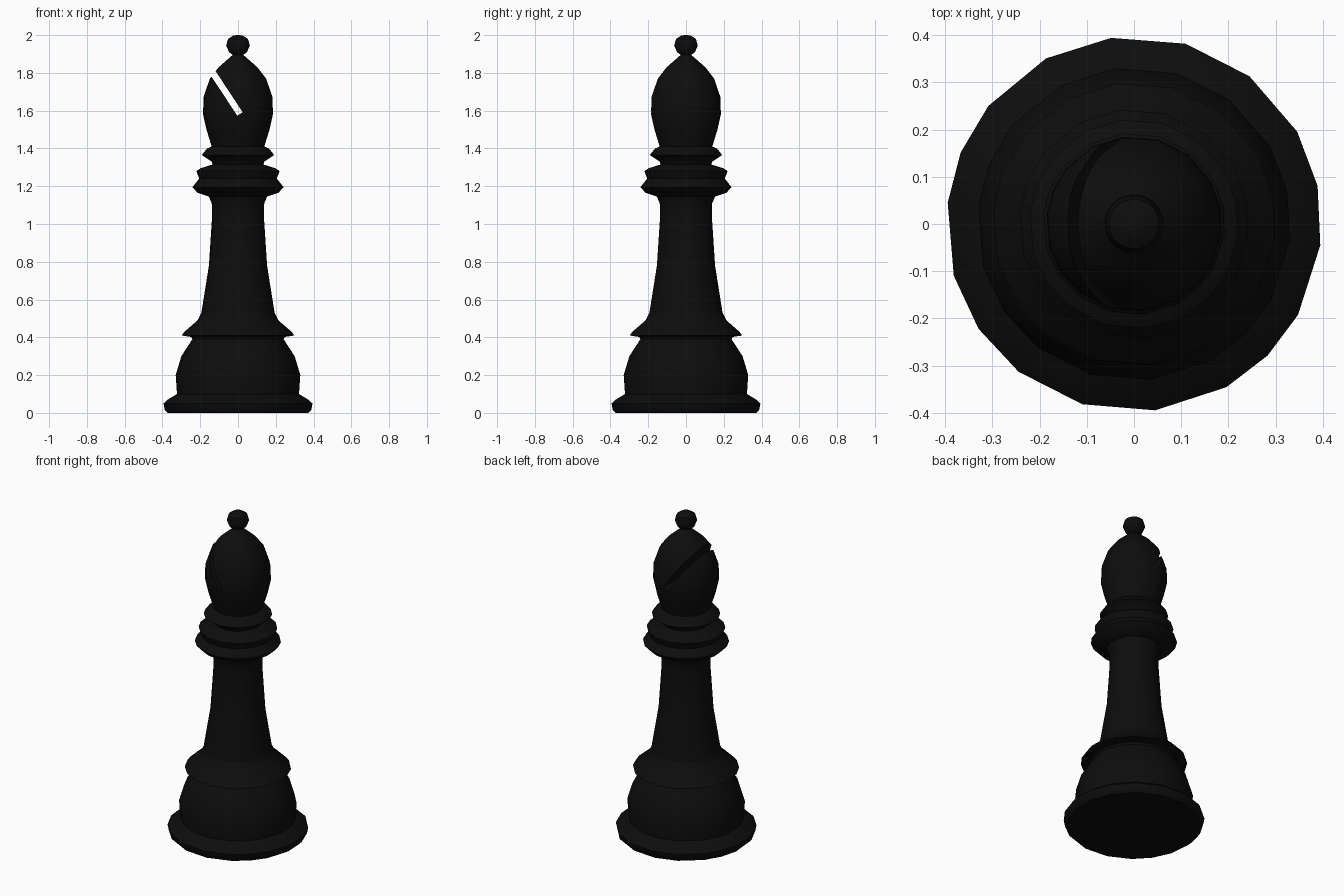
import bpy
import bmesh
from math import sin, cos, radians

cube = bpy.data.objects.get("Cube")
if cube:
    bpy.data.objects.remove(cube, do_unlink=True)

# One black lacquer for the whole piece
black = bpy.data.materials.new("black_lacquer")
black.use_nodes = True
colour = (0.004, 0.004, 0.004, 1)
black.diffuse_color = colour
black.node_tree.nodes["Principled BSDF"].inputs["Base Color"].default_value = colour

# Slightly uneven facets around the axis, in degrees
FACETS = [radians(a) for a in (-6.5, 11.7, 29.5, 52, 74, 97, 118, 141, 157.6,
                               173.5, 196, 214, 232, 254, 276.5, 299.5, 315.5, 331)]


def lathe(name, profile, cap_bottom=False, cap_top=False):
    """Turn a (radius, height) profile, bottom to top, around z."""
    bm = bmesh.new()
    rings = [[bm.verts.new((r * cos(a), r * sin(a), z)) for a in FACETS]
             for r, z in profile]
    n = len(FACETS)
    for low, high in zip(rings, rings[1:]):
        for i in range(n):
            j = (i + 1) % n
            bm.faces.new((low[i], low[j], high[j], high[i]))
    if cap_bottom:
        bm.faces.new(rings[0][::-1])
    if cap_top:
        bm.faces.new(rings[-1])
    mesh = bpy.data.meshes.new(name)
    bm.to_mesh(mesh)
    bm.free()
    mesh.materials.append(black)
    obj = bpy.data.objects.new(name, mesh)
    bpy.context.collection.objects.link(obj)
    return obj


# Foot and rounded base
base = lathe("base", [(0.375, 0), (0.39, 0.015), (0.397, 0.05), (0.375, 0.07),
                      (0.325, 0.1), (0.332, 0.2), (0.302, 0.3), (0.243, 0.39)],
             cap_bottom=True)

# Skirt ring above the base
skirt = lathe("skirt_ring", [(0.243, 0.39), (0.25, 0.402), (0.3, 0.41),
                             (0.285, 0.43), (0.215, 0.49), (0.195, 0.53)])

# Tapering stem
stem = lathe("stem", [(0.195, 0.53), (0.155, 0.78), (0.138, 1.04),
                      (0.14, 1.11), (0.155, 1.145)])

# Wide collar with its upper step, then the narrow neck ring
collar = lathe("collar", [(0.155, 1.145), (0.215, 1.165), (0.243, 1.195), (0.207, 1.24),
                          (0.222, 1.28), (0.2, 1.295), (0.135, 1.315)])
neck = lathe("neck_ring", [(0.135, 1.315), (0.14, 1.33), (0.193, 1.365),
                           (0.165, 1.4), (0.14, 1.41)])

# Pointed head
head = lathe("head", [(0.14, 1.41), (0.168, 1.5), (0.186, 1.58), (0.184, 1.67),
                      (0.15, 1.77), (0.103, 1.83), (0.028, 1.895)],
             cap_bottom=True, cap_top=True)

# Ball finial
finial = lathe("finial", [(0.028, 1.895), (0.048, 1.91), (0.063, 1.945),
                          (0.053, 1.98), (0.027, 1.997), (0.01, 2)], cap_top=True)

# Slanted slot cut through the head
bpy.ops.mesh.primitive_cube_add(size=1, location=(-0.127, 0, 1.791),
                                rotation=(0, -0.583, 0))
cutter = bpy.context.object
cutter.name = "slot_cutter"
cutter.scale = (0.034, 1, 0.5)
cutter.hide_render = True
cutter.data.materials.append(black)
cut = head.modifiers.new("slot", 'BOOLEAN')
cut.operation = 'DIFFERENCE'
cut.solver = 'EXACT'
cut.object = cutter
bpy.context.view_layer.objects.active = head
bpy.ops.object.modifier_apply(modifier=cut.name)
bpy.data.objects.remove(cutter, do_unlink=True)

# Smooth turned surfaces, crisp rims
bpy.ops.object.select_all(action='DESELECT')
for part in (base, skirt, stem, collar, neck, head, finial):
    part.select_set(True)
bpy.context.view_layer.objects.active = base
bpy.ops.object.shade_smooth_by_angle(angle=radians(40))
